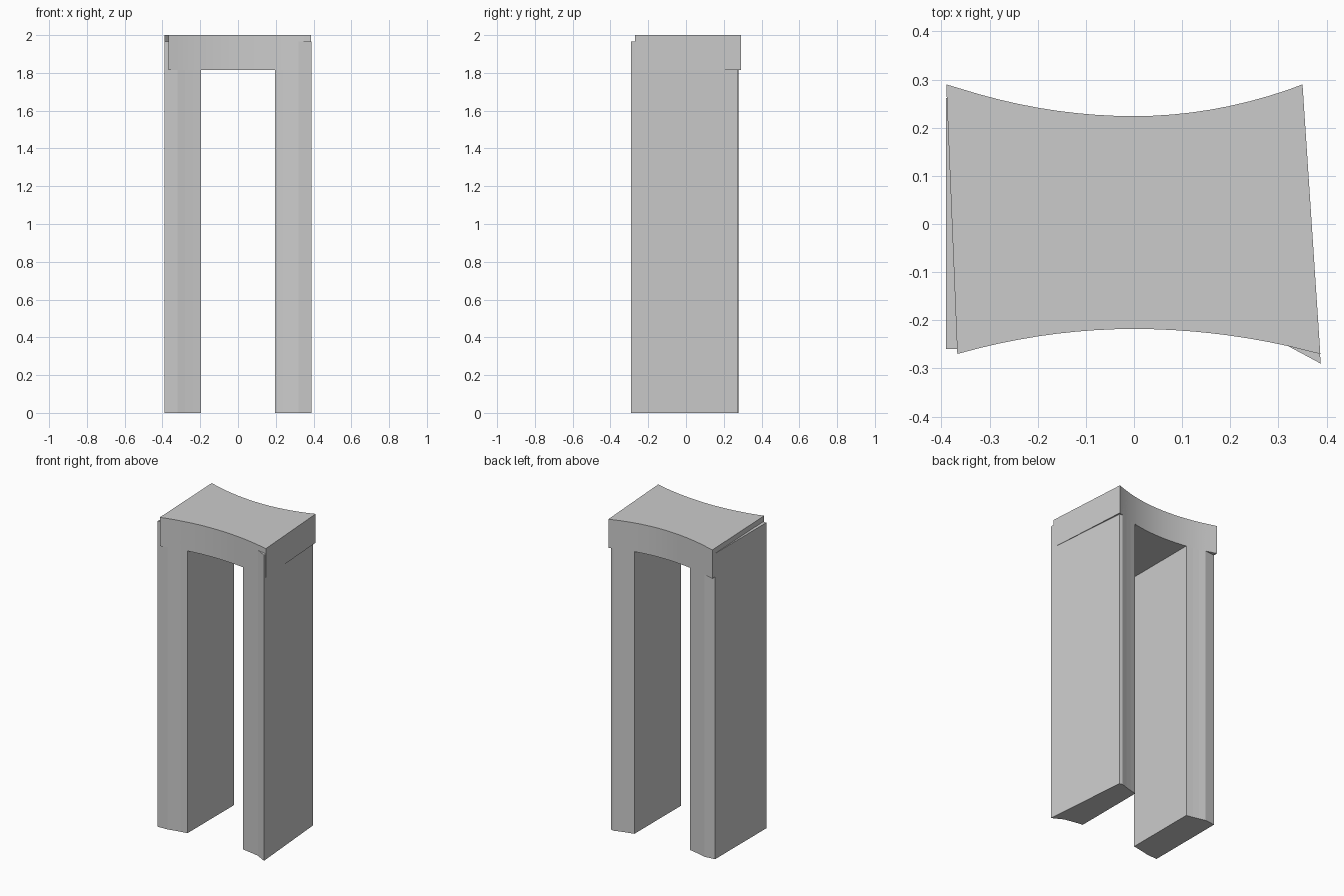
import bpy, bmesh, math

if "Cube" in bpy.data.objects:
    bpy.data.objects.remove(bpy.data.objects["Cube"])

INNER = 0.196                      # half width of the opening
XS = [-0.32, -0.28, -0.24, -INNER, -0.16, -0.12, -0.08, -0.04, 0,
      0.04, 0.08, 0.12, 0.16, INNER, 0.24, 0.28, 0.32]


def front(x):
    return -0.218 - x * x * (0.386 if x < 0 else 0.347)


def back(x):
    return 0.224 + x * x * (0.44 if x < 0 else 0.535)


def prism(name, outline, z0, z1):
    """Extrude a plan outline (counter-clockwise) from z0 to z1."""
    bm = bmesh.new()
    face = bm.faces.new([bm.verts.new((x, y, z0)) for x, y in outline])
    res = bmesh.ops.extrude_face_region(bm, geom=[face])
    for v in res["geom"]:
        if isinstance(v, bmesh.types.BMVert):
            v.co.z = z1
    bmesh.ops.recalc_face_normals(bm, faces=bm.faces[:])
    me = bpy.data.meshes.new(name)
    bm.to_mesh(me)
    bm.free()
    ob = bpy.data.objects.new(name, me)
    bpy.context.collection.objects.link(ob)
    return ob


def curve(f, xs):
    return [(x, f(x)) for x in xs]


# lintel with concave front and back
outline = ([(-0.367, -0.27)] + curve(front, XS) + [(0.387, -0.27), (0.35, 0.29)]
           + curve(back, reversed(XS)) + [(-0.39, 0.29)])
lintel = prism("lintel", outline, 1.815, 2.0)
bpy.context.view_layer.objects.active = lintel
lintel.select_set(True)
bpy.ops.object.shade_smooth_by_angle(angle=math.radians(20))

# pillars share the lintel's curve, with slightly irregular outer corners
left = [x for x in XS if x <= -INNER]
right = [x for x in XS if x >= INNER]
prism("left_pillar", [(-0.39, -0.26)] + curve(front, left)
      + curve(back, reversed(left)) + [(-0.39, 0.262)], 0, 1.966)
prism("right_pillar", curve(front, right) + [(0.388, -0.29), (0.342, 0.275)]
      + curve(back, reversed(right)), 0, 1.966)
